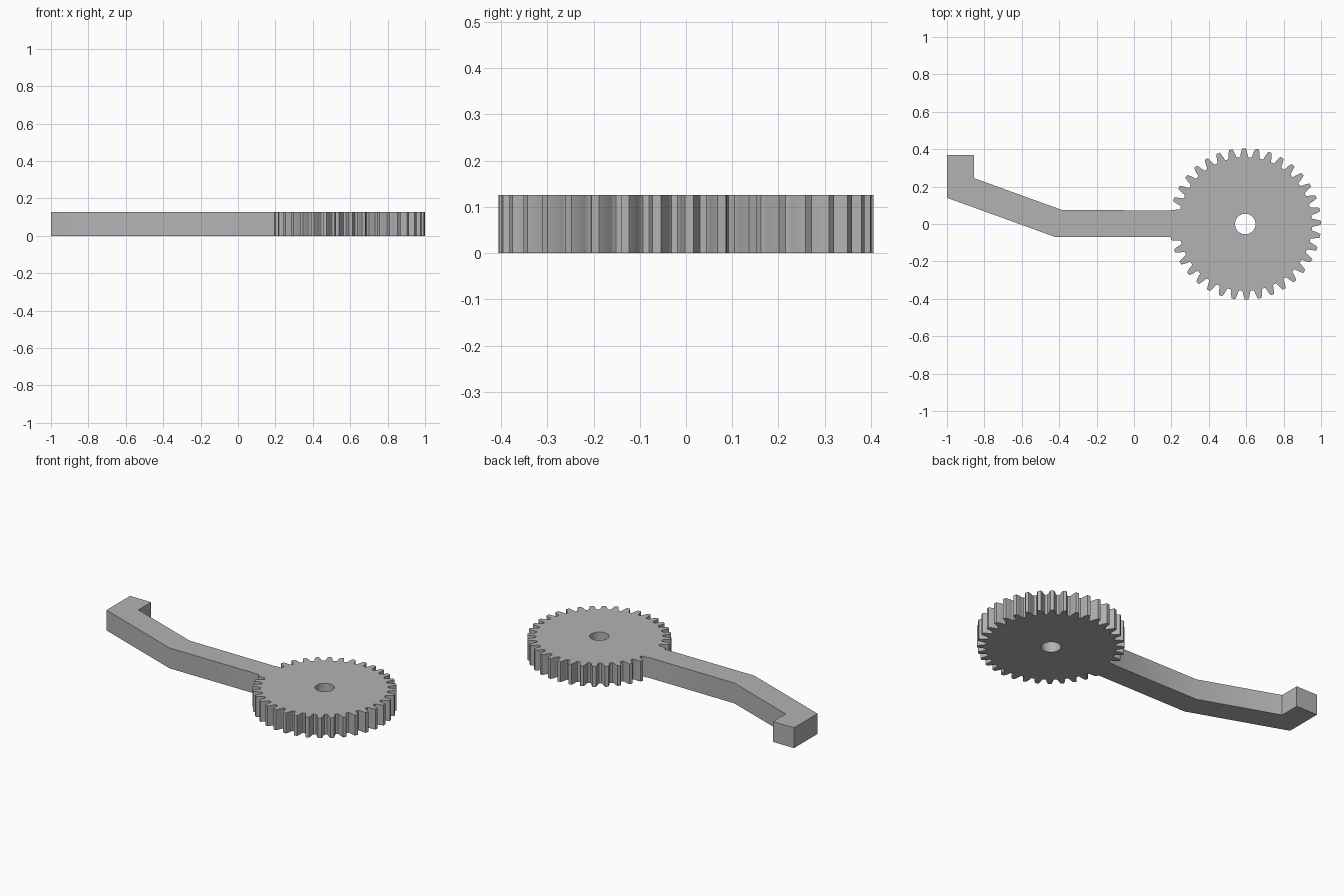
import bpy
import bmesh
from math import radians, cos, sin, pi

cube = bpy.data.objects.get("Cube")
if cube:
    bpy.data.objects.remove(cube, do_unlink=True)

HEIGHT = 0.126
CENTRE_X = 0.595
TEETH = 36
PITCH = 360 / TEETH
TURN = 1.0          # small rotation of the whole gear, in degrees
BORE = 0.055


def polar(radius, degrees):
    a = radians(degrees)
    return (CENTRE_X + radius * cos(a), radius * sin(a))


# One tooth: angle from its middle and radius, up the flank and down again
flank = [(-3.9, 0.357), (-3.2, 0.362), (-2.9, 0.372),
         (-2.4, 0.384), (-1.9, 0.395), (-1.3, 0.405)]
tooth = flank + [(-a, r) for a, r in reversed(flank)]

# Bent arm with an upturned end, from the gear's upper side round to its lower side
arm = [(-0.385, 0.075), (-0.855, 0.245), (-0.855, 0.37), (-1.0, 0.37),
       (-1.0, 0.14), (-0.42, -0.07), (0.195, -0.07)]

# Gear rim: starts and stops on the tooth tips where the arm joins
rim = []
first = -TEETH // 2 + 1
last = TEETH // 2 - 1
for i in range(first, last + 1):
    points = tooth
    if i == first:
        points = tooth[len(flank):]
    elif i == last:
        points = flank
    rim += [polar(r, i * PITCH + TURN + a) for a, r in points]

hole = [polar(BORE, 360 * i / 40) for i in range(40)]


def add_loop(bm, points):
    verts = [bm.verts.new((x, y, 0)) for x, y in points]
    return [bm.edges.new((v, verts[(i + 1) % len(verts)]))
            for i, v in enumerate(verts)]


# Fill the outline around the bore and raise it to full thickness
bm = bmesh.new()
edges = add_loop(bm, rim + arm) + add_loop(bm, hole)
bmesh.ops.triangle_fill(bm, use_beauty=True, use_dissolve=False, edges=edges)
raised = bmesh.ops.extrude_face_region(bm, geom=bm.faces[:], use_keep_orig=True)
top = [g for g in raised["geom"] if isinstance(g, bmesh.types.BMVert)]
bmesh.ops.translate(bm, verts=top, vec=(0, 0, HEIGHT))
bmesh.ops.recalc_face_normals(bm, faces=bm.faces[:])

mesh = bpy.data.meshes.new("gear_with_lever_arm")
bm.to_mesh(mesh)
bm.free()
body = bpy.data.objects.new("gear_with_lever_arm", mesh)
bpy.context.collection.objects.link(body)

# Plain grey
colour = (0.45, 0.45, 0.45, 1)
grey = bpy.data.materials.new("plain_grey")
grey.use_nodes = True
grey.diffuse_color = colour
grey.node_tree.nodes["Principled BSDF"].inputs["Base Color"].default_value = colour
mesh.materials.append(grey)

# Soft shading on the bends and tooth flanks, crisp at the rims
bpy.ops.object.select_all(action="DESELECT")
body.select_set(True)
bpy.context.view_layer.objects.active = body
bpy.ops.object.shade_smooth_by_angle(angle=pi / 6)
